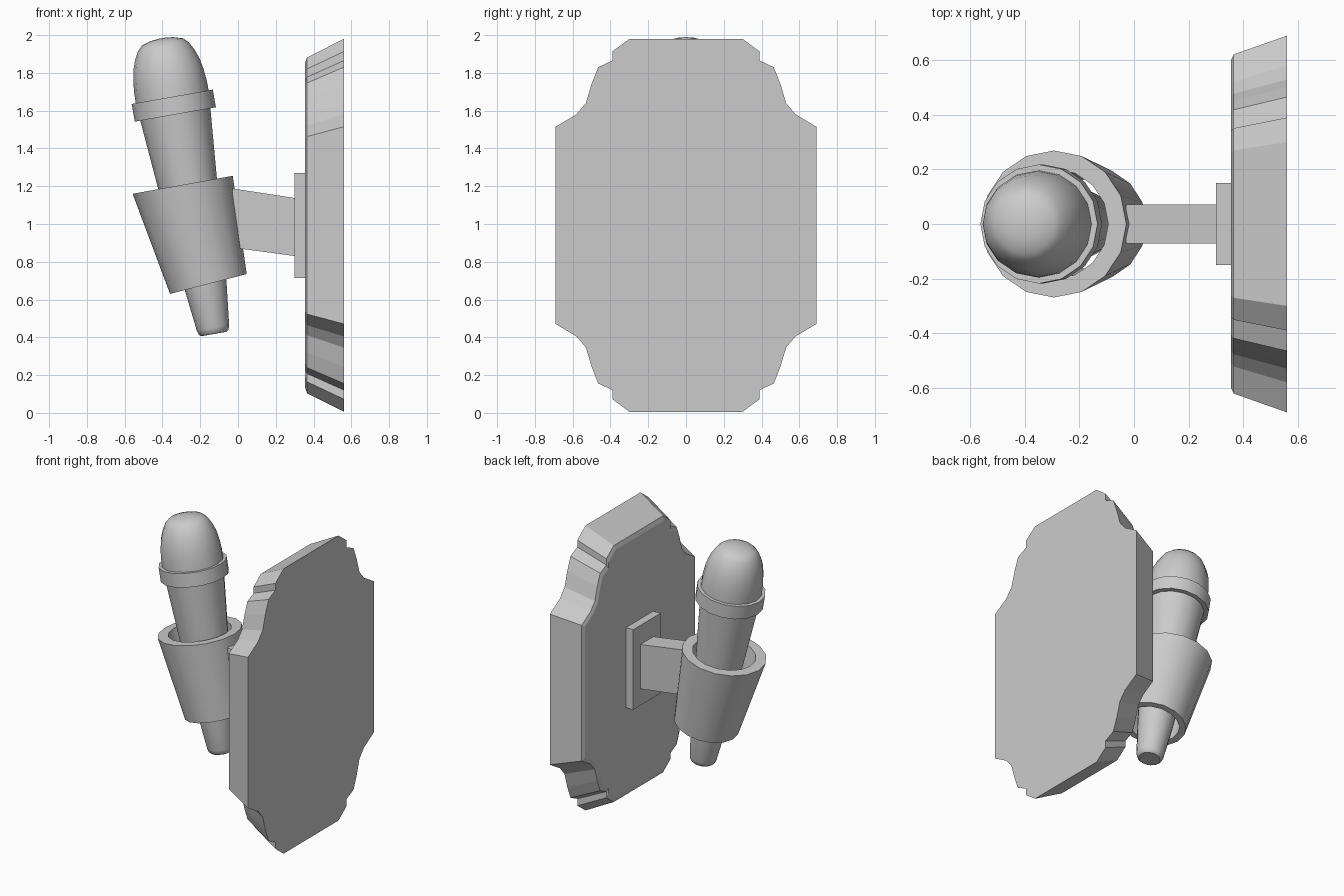
import bpy
from math import sin, cos, pi, radians
from mathutils import Vector

if "Cube" in bpy.data.objects:
    bpy.data.objects.remove(bpy.data.objects["Cube"])


def make(name, verts, faces, angle=None):
    mesh = bpy.data.meshes.new(name)
    mesh.from_pydata(verts, [], faces)
    obj = bpy.data.objects.new(name, mesh)
    bpy.context.collection.objects.link(obj)
    bpy.ops.object.select_all(action='DESELECT')
    obj.select_set(True)
    bpy.context.view_layer.objects.active = obj
    bpy.ops.object.mode_set(mode='EDIT')
    bpy.ops.mesh.select_all(action='SELECT')
    bpy.ops.mesh.normals_make_consistent(inside=False)
    bpy.ops.object.mode_set(mode='OBJECT')
    if angle:
        bpy.ops.object.shade_smooth_by_angle(angle=radians(angle))
    return obj


def loft(name, rings, loop=False, angle=None):
    """Skin equal-length rings; cap the ends, or join last to first."""
    n, m = len(rings[0]), len(rings)
    faces = []
    for k in range(m if loop else m - 1):
        a, b = k * n, ((k + 1) % m) * n
        faces += [(a + i, a + (i + 1) % n, b + (i + 1) % n, b + i) for i in range(n)]
    if not loop:
        faces += [tuple(range(n)), tuple(range((m - 1) * n, m * n))]
    return make(name, [p for r in rings for p in r], faces, angle)


SIDES = 16
TILT = radians(10)
AXIS = Vector((-sin(TILT), 0, cos(TILT)))
ACROSS = Vector((cos(TILT), 0, sin(TILT)))
ORIGIN = Vector((-0.33, 0, 1.57))


def circle(c, across, r):
    return [c + across * (r * cos(2 * pi * i / SIDES)) + Vector((0, r * sin(2 * pi * i / SIDES), 0))
            for i in range(SIDES)]


def turned(name, profile):
    """Turned part on the leaning axis; profile is (distance, radius)."""
    return loft(name, [circle(ORIGIN + AXIS * t, ACROSS, r) for t, r in profile], angle=40)


# Wall plaque: one quarter of the stepped outline, mirrored twice
quarter = [(0.69, 0.522), (0.58, 0.588), (0.53, 0.647), (0.50, 0.748),
           (0.465, 0.837), (0.39, 0.872), (0.39, 0.92), (0.30, 0.987)]
half = quarter + [(-y, z) for y, z in reversed(quarter)]
outline = half + [(-y, -z) for y, z in half]
loft("plaque", [[(x, y * s, 0.993 + z * s) for y, z in outline]
                for x, s in ((0.56, 1), (0.365, 0.9), (0.355, 0.87))])


# Mounting plate and slanted arm: side profiles pushed out along y
def slab(name, side, w):
    return loft(name, [[(x, y, z) for x, z in side] for y in (-w, w)])


slab("mount_plate", [(0.30, 0.715), (0.36, 0.715), (0.36, 1.27), (0.30, 1.27)], 0.15)
slab("arm", [(-0.03, 0.875), (0.305, 0.83), (0.305, 1.137), (-0.03, 1.188)], 0.072)


# Holder: open, skewed conical sleeve, rims given by left and right points
def rim(xl, zl, xr, zr, scale):
    a, b = Vector((xl, 0, zl)), Vector((xr, 0, zr))
    return circle((a + b) / 2, (b - a).normalized(), (b - a).length / 2 * scale)


top, bottom = (-0.558, 1.16, -0.028, 1.255), (-0.36, 0.63, 0.046, 0.735)
loft("holder", [rim(*top, 1), rim(*bottom, 1), rim(*bottom, 0.8), rim(*top, 0.75)],
     loop=True, angle=40)

# Torch: handle, collar and domed head
turned("handle", [(-1.17, 0.068), (-1.16, 0.08), (-1.135, 0.087), (-0.91, 0.113), (0.03, 0.19)])
turned("collar", [(0.01, 0.218), (0.105, 0.218)])
turned("head", [(0.09, 0.196), (0.16, 0.195), (0.22, 0.189), (0.28, 0.178), (0.33, 0.160),
                (0.375, 0.136), (0.40, 0.110), (0.415, 0.06), (0.42, 0.02)])
